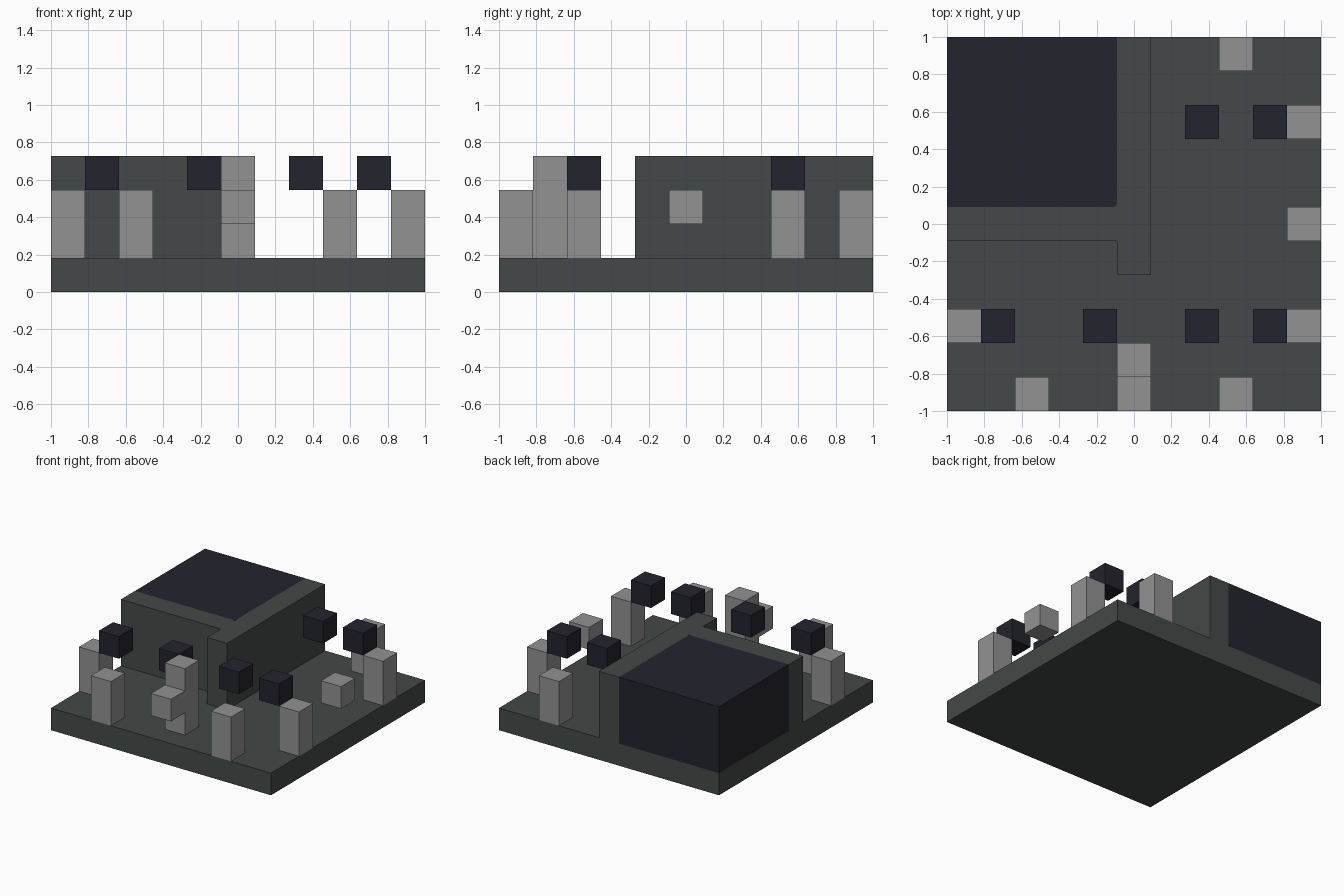
import bpy, bmesh
from mathutils import Vector

if "Cube" in bpy.data.objects:
    bpy.data.objects.remove(bpy.data.objects["Cube"], do_unlink=True)

N = 11          # grid cells along each side
U = 2 / N       # size of one cell


def material(name, srgb):
    lin = [((c / 255 + 0.055) / 1.055) ** 2.4 for c in srgb]
    m = bpy.data.materials.new(name)
    m.use_nodes = True
    m.diffuse_color = (*lin, 1)
    m.node_tree.nodes["Principled BSDF"].inputs["Base Color"].default_value = (*lin, 1)
    return m


slate = material("slate green", (67, 73, 72))
grey = material("mid grey", (146, 146, 146))
dark = material("dark navy", (35, 35, 46))


def finish(name, bm, mat):
    bmesh.ops.recalc_face_normals(bm, faces=bm.faces)
    mesh = bpy.data.meshes.new(name)
    bm.to_mesh(mesh)
    bm.free()
    mesh.materials.append(mat)
    ob = bpy.data.objects.new(name, mesh)
    bpy.context.collection.objects.link(ob)
    return ob


def point(x, y, z):
    """Grid corner to world position."""
    return Vector((x * U - 1, y * U - 1, z * U))


def prism(outline, z0, z1):
    """Extrude a grid outline between two grid heights."""
    bm = bmesh.new()
    face = bm.faces.new([bm.verts.new(point(x, y, z0)) for x, y in outline])
    new = bmesh.ops.extrude_face_region(bm, geom=[face])["geom"]
    verts = [g for g in new if isinstance(g, bmesh.types.BMVert)]
    bmesh.ops.translate(bm, verts=verts, vec=(0, 0, (z1 - z0) * U))
    return bm


def box(x0, y0, x1, y1, z0, z1):
    return prism([(x0, y0), (x1, y0), (x1, y1), (x0, y1)], z0, z1)


# Base slab
finish("base", box(0, 0, N, N, 0, 1), slate)

# Corner wall with a short stub on its front
finish("corner_wall", prism([(0, 5), (5, 5), (5, 4), (6, 4), (6, N), (5, N),
                             (5, 6), (0, 6)], 1, 4), slate)

# Wall filling that shows behind the rounded inner edges of the dark block
gap = 0.015
finish("wall_core", box(gap, 6, 5, N - gap, 1, 4 - gap), slate)

# Dark block, rounded where it meets the wall
bm = box(0, 6, 5, N, 1, 4)
inner = point(5, 6, 1)
edges = [e for e in bm.edges if sum(
    all(abs(v.co[i] - inner[i]) < 1e-4 for v in e.verts) for i in range(3)) == 2]
bmesh.ops.bevel(bm, geom=edges, offset=0.02, segments=3, profile=0.5, affect="EDGES")
finish("dark_block", bm, dark)

# Grey posts, two cells high, around the rim
for i, (x, y) in enumerate([(0, 2), (2, 0), (8, 0), (10, 2), (10, 8), (8, 10)]):
    finish(f"post_{i + 1}", box(x, y, x + 1, y + 1, 1, 3), grey)

# Tall post and the floating grey cubes
finish("tall_post", box(5, 1, 6, 2, 1, 4), grey)
finish("front_grey_cube", box(5, 0, 6, 1, 2, 3), grey)
finish("side_grey_cube", box(10, 5, 11, 6, 2, 3), grey)

# Floating dark cubes
for i, (x, y) in enumerate([(1, 2), (4, 2), (7, 2), (9, 2), (7, 8), (9, 8)]):
    finish(f"dark_cube_{i + 1}", box(x, y, x + 1, y + 1, 3, 4), dark)
